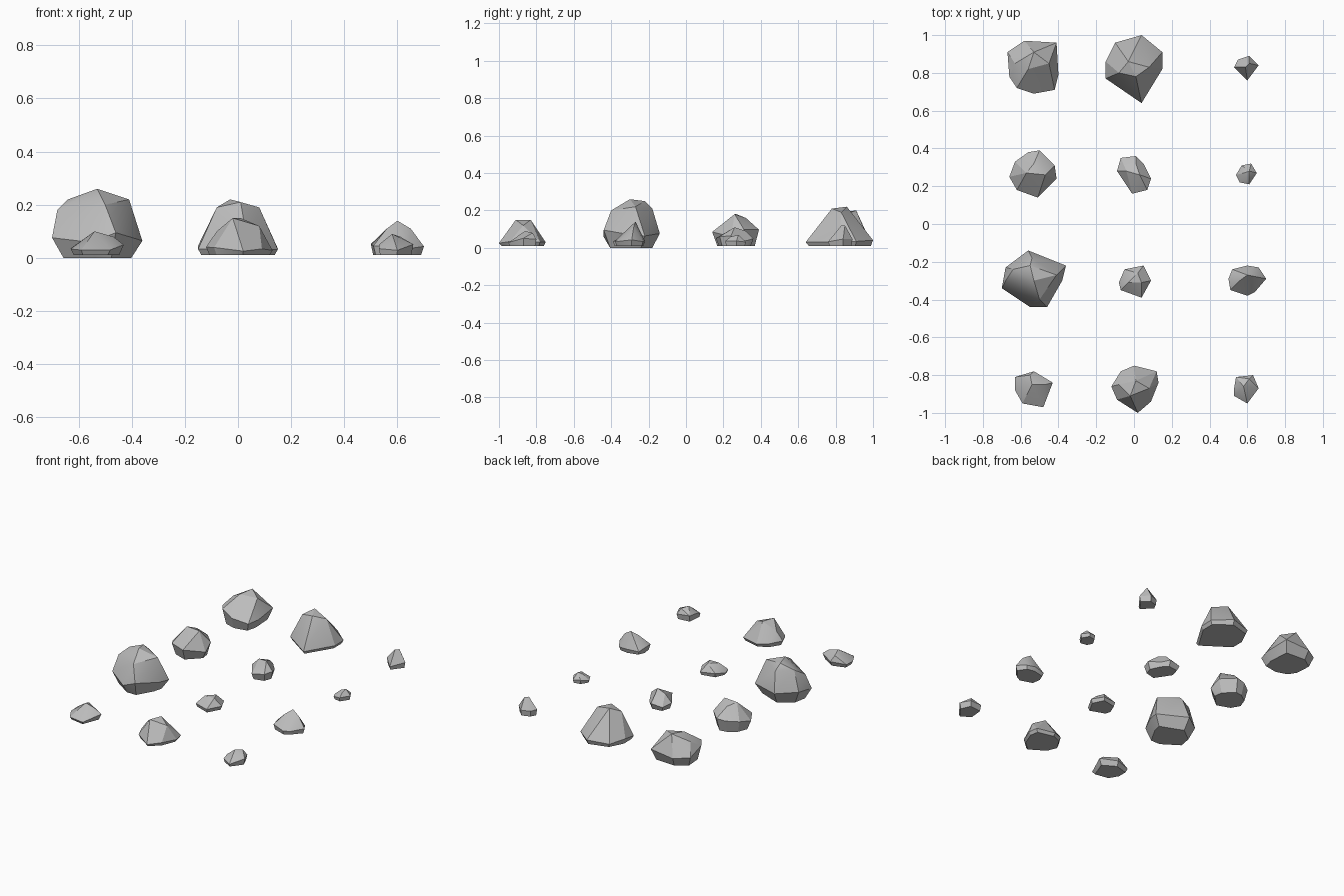
import bpy, bmesh, random
from math import radians
from mathutils import Vector

random.seed(4)
cube = bpy.data.objects.get("Cube")
if cube:
    bpy.data.objects.remove(cube, do_unlink=True)

# One plain stone colour for every rock
stone = bpy.data.materials.new("stone grey")
stone.use_nodes = True
stone.diffuse_color = (.5, .5, .5, 1)
stone.node_tree.nodes["Principled BSDF"].inputs["Base Color"].default_value = stone.diffuse_color


def rock(name, outline, crown, waist, foot=.9, ground=.01):
    """Faceted boulder: a flat foot, the widest outline at waist height, and crown points."""
    middle = sum((Vector(p) for p in outline), Vector((0, 0))) / len(outline)
    points = [Vector(c) for c in crown]
    for p in outline:
        p = Vector(p)
        level = max(ground, waist * random.uniform(.7, 1.3))
        points.append(p.to_3d() + Vector((0, 0, level)))
        points.append(middle.lerp(p, foot).to_3d() + Vector((0, 0, ground)))

    # Wrap the points and merge nearly flat facets
    bm = bmesh.new()
    verts = [bm.verts.new(p) for p in points]
    hull = bmesh.ops.convex_hull(bm, input=verts)
    spare = {v for v in hull["geom_interior"] + hull["geom_unused"]
             if isinstance(v, bmesh.types.BMVert)}
    bmesh.ops.delete(bm, geom=list(spare), context="VERTS")
    bmesh.ops.dissolve_limit(bm, angle_limit=radians(9), verts=bm.verts[:], edges=bm.edges[:])
    bmesh.ops.recalc_face_normals(bm, faces=bm.faces[:])

    mesh = bpy.data.meshes.new(name)
    bm.to_mesh(mesh)
    bm.free()
    mesh.materials.append(stone)
    obj = bpy.data.objects.new(name, mesh)
    bpy.context.collection.objects.link(obj)
    bpy.ops.object.select_all(action="DESELECT")
    obj.select_set(True)
    bpy.context.view_layer.objects.active = obj
    bpy.ops.object.shade_smooth_by_angle(angle=radians(25))


# Back row
rock("back_block_boulder",
     [(-.67, .91), (-.58, .97), (-.41, .96), (-.4, .79), (-.42, .71), (-.53, .69), (-.62, .72), (-.66, .78)],
     [(-.63, .85, .15), (-.56, .82, .19), (-.45, .85, .18), (-.53, .91, .2)], waist=.09, foot=.82)
rock("back_peak_boulder",
     [(-.15, .86), (-.1, .96), (.04, 1), (.15, .91), (.15, .82), (.04, .64), (-.15, .77)],
     [(-.08, .8, .19), (.01, .78, .21), (-.03, .86, .22), (.08, .83, .19)], waist=.04, foot=.92)
rock("back_pebble",
     [(.53, .83), (.55, .87), (.61, .89), (.66, .84), (.6, .76)],
     [(.59, .83, .12), (.61, .85, .12)], waist=.04)

# Second row
rock("round_ridge_rock",
     [(-.66, .25), (-.63, .33), (-.56, .38), (-.5, .39), (-.42, .31), (-.41, .24), (-.51, .14), (-.62, .18)],
     [(-.57, .27, .18), (-.47, .26, .18), (-.53, .32, .16)], waist=.08, foot=.8)
rock("oval_stone",
     [(-.09, .28), (-.07, .35), (.01, .36), (.05, .32), (.09, .24), (.07, .18), (-.01, .16)],
     [(-.04, .28, .1), (.03, .26, .11), (.01, .32, .09)], waist=.05, foot=.85)
rock("flat_pebble",
     [(.54, .26), (.57, .31), (.62, .32), (.65, .27), (.61, .21), (.56, .22)],
     [(.58, .27, .06), (.61, .28, .07), (.61, .24, .06)], waist=.03)

# Third row
rock("largest_boulder",
     [(-.7, -.34), (-.68, -.23), (-.56, -.14), (-.36, -.22), (-.38, -.3), (-.46, -.44), (-.55, -.44)],
     [(-.68, -.3, .18), (-.64, -.24, .22), (-.55, -.22, .25), (-.53, -.3, .26),
      (-.41, -.27, .22), (-.5, -.4, .2), (-.54, -.18, .21)], waist=.08, foot=.75, ground=0)
rock("small_block_stone",
     [(-.08, -.31), (-.05, -.24), (.05, -.22), (.09, -.3), (.04, -.39), (-.07, -.35)],
     [(-.03, -.31, .08), (.02, -.26, .08), (.04, -.31, .08)], waist=.035)
rock("wedge_stone",
     [(.5, -.29), (.52, -.24), (.6, -.22), (.66, -.23), (.7, -.29), (.64, -.36), (.6, -.38), (.51, -.35)],
     [(.56, -.3, .11), (.6, -.27, .14), (.65, -.28, .11)], waist=.04)

# Front row
rock("flat_front_stone",
     [(-.63, -.81), (-.53, -.78), (-.43, -.84), (-.48, -.97), (-.59, -.95), (-.63, -.88)],
     [(-.54, -.85, .1), (-.47, -.85, .08), (-.55, -.8, .08)], waist=.04, foot=.85)
rock("front_boulder",
     [(-.12, -.86), (-.07, -.78), (0, -.75), (.12, -.78), (.13, -.84), (.09, -.94), (.02, -1), (-.09, -.93)],
     [(-.02, -.91, .15), (.01, -.83, .15), (.08, -.87, .12), (-.08, -.85, .1)], waist=.035)
rock("front_pebble",
     [(.53, -.87), (.54, -.81), (.63, -.8), (.66, -.87), (.6, -.95), (.53, -.91)],
     [(.58, -.86, .09), (.61, -.82, .08)], waist=.04)
